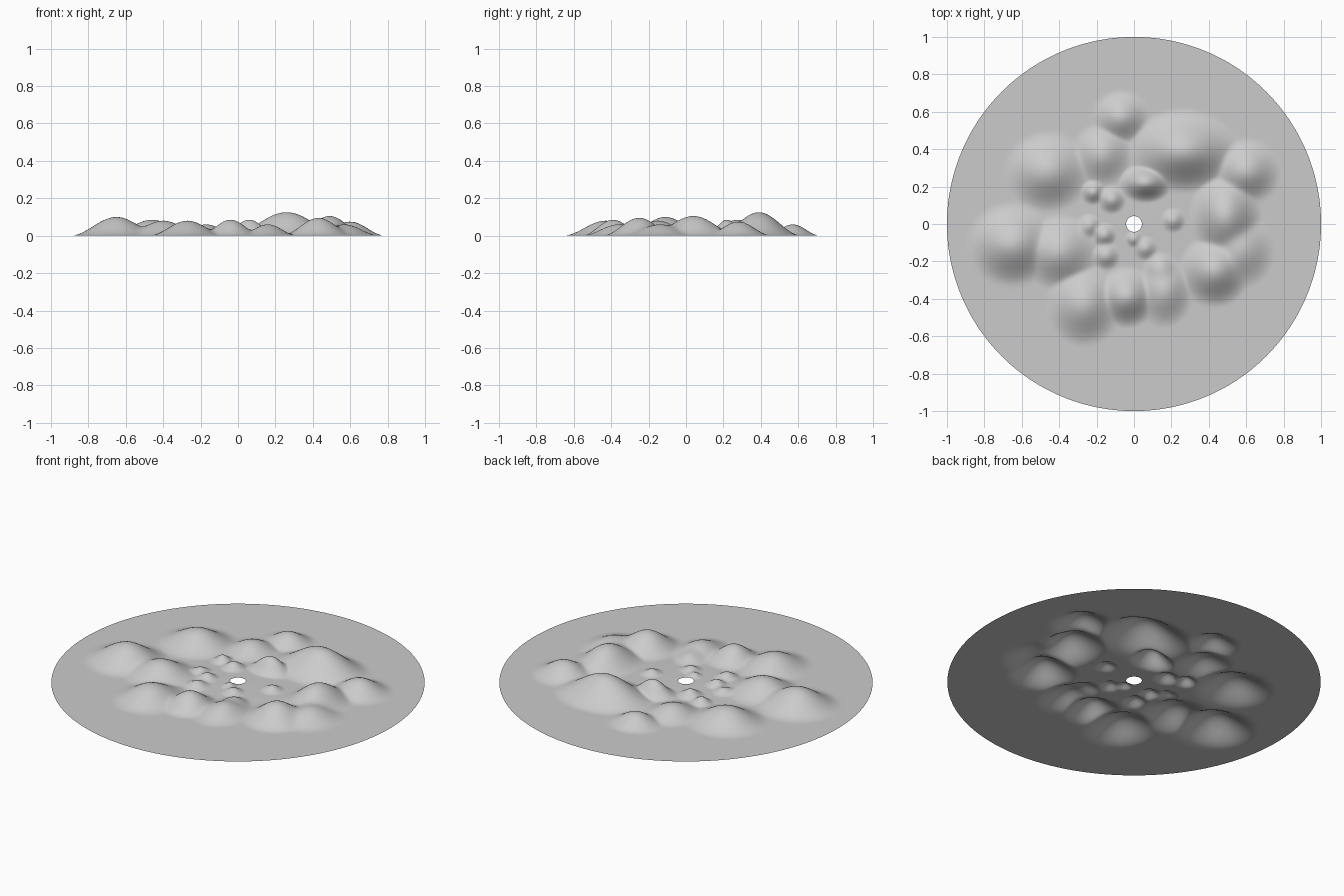
import bpy
import bmesh
import math

default_cube = bpy.data.objects.get("Cube")
if default_cube:
    bpy.data.objects.remove(default_cube, do_unlink=True)

OUTER_RADIUS, HOLE_RADIUS = 1.0, 0.042
RINGS, SEGMENTS = 150, 224

# Ring of hills: centre x, centre y, half width, half depth, height
HILLS = [
    (0.26, 0.39, 0.31, 0.23, 0.125),
    (-0.07, 0.57, 0.16, 0.15, 0.06),
    (-0.17, 0.37, 0.17, 0.18, 0.06),
    (-0.46, 0.28, 0.24, 0.22, 0.085),
    (-0.65, -0.11, 0.25, 0.23, 0.1),
    (-0.4, -0.15, 0.22, 0.21, 0.08),
    (-0.27, -0.43, 0.21, 0.23, 0.08),
    (-0.04, -0.39, 0.17, 0.17, 0.085),
    (0.16, -0.36, 0.16, 0.2, 0.06),
    (0.43, -0.25, 0.2, 0.2, 0.095),
    (0.57, -0.14, 0.19, 0.21, 0.06),
    (0.49, 0.04, 0.2, 0.25, 0.105),
    (0.6, 0.28, 0.19, 0.18, 0.075),
    (0.06, 0.22, 0.15, 0.11, 0.085),
]

# Small mounds on the inner floor: centre x, centre y, radius, height
MOUNDS = [
    (-0.22, 0.17, 0.07, 0.035),
    (-0.12, 0.13, 0.08, 0.035),
    (-0.24, -0.01, 0.07, 0.025),
    (-0.16, -0.06, 0.07, 0.03),
    (-0.15, -0.17, 0.08, 0.03),
    (0.0, -0.08, 0.05, 0.02),
    (0.06, -0.13, 0.07, 0.025),
    (0.21, 0.02, 0.07, 0.025),
    (0.14, -0.23, 0.09, 0.025),
]


def bell(distance):
    """Smooth rounded bump falling from one to zero."""
    if distance >= 1:
        return 0.0
    return (1 + math.cos(math.pi * distance)) / 2


def ground_height(x, y):
    """Blend overlapping hills softly, then add the mounds and floor."""
    blended = 0.0
    for cx, cy, half_width, half_depth, height in HILLS:
        distance = math.hypot((x - cx) / half_width, (y - cy) / half_depth)
        blended += (height * bell(distance)) ** 3
    height_here = blended ** (1 / 3)
    fade = max(0.0, 1 - height_here / 0.09)
    for cx, cy, radius, height in MOUNDS:
        height_here += fade * height * bell(math.hypot(x - cx, y - cy) / radius)
    return height_here + fade * 0.01 * bell(math.hypot(x, y) / 0.5)


# Thin round sheet made of concentric rings around the central hole
bm = bmesh.new()
rings = []
for ring_index in range(RINGS + 1):
    radius = HOLE_RADIUS + (OUTER_RADIUS - HOLE_RADIUS) * ring_index / RINGS
    ring = []
    for segment in range(SEGMENTS):
        angle = math.tau * segment / SEGMENTS
        x, y = radius * math.cos(angle), radius * math.sin(angle)
        ring.append(bm.verts.new((x, y, ground_height(x, y))))
    rings.append(ring)

for inner, outer in zip(rings, rings[1:]):
    for segment in range(SEGMENTS):
        following = (segment + 1) % SEGMENTS
        face = bm.faces.new((inner[segment], outer[segment],
                             outer[following], inner[following]))
        face.smooth = True

mesh = bpy.data.meshes.new("terrain_disc")
bm.to_mesh(mesh)
bm.free()
terrain = bpy.data.objects.new("terrain_disc", mesh)
bpy.context.collection.objects.link(terrain)

# Plain grey ground material
grey = bpy.data.materials.new("ground_grey")
grey.use_nodes = True
colour = (0.6, 0.6, 0.6, 1)
grey.diffuse_color = colour
for node in grey.node_tree.nodes:
    if node.type == "BSDF_PRINCIPLED":
        node.inputs["Base Color"].default_value = colour
mesh.materials.append(grey)
